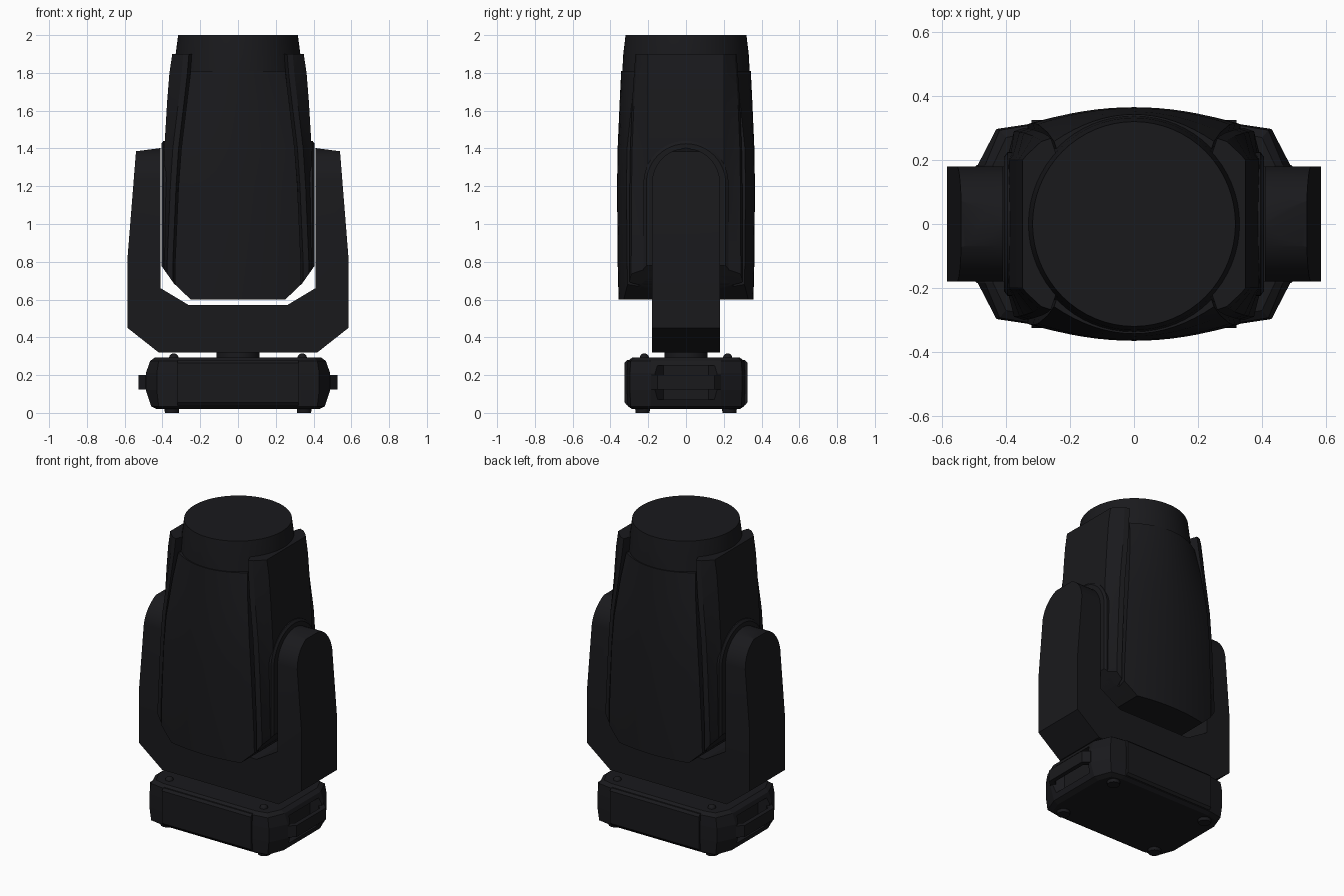
import bpy, bmesh
from math import sin, cos, pi, radians, copysign
from mathutils import Vector

if "Cube" in bpy.data.objects:
    bpy.data.objects.remove(bpy.data.objects["Cube"])

black = bpy.data.materials.new("black_plastic")
black.diffuse_color = (0.010, 0.010, 0.012, 1)
black.use_nodes = True
black.node_tree.nodes["Principled BSDF"].inputs["Base Color"].default_value = black.diffuse_color


def finish(name, bm, smooth=25):
    bmesh.ops.recalc_face_normals(bm, faces=bm.faces)
    me = bpy.data.meshes.new(name)
    bm.to_mesh(me)
    bm.free()
    ob = bpy.data.objects.new(name, me)
    bpy.context.collection.objects.link(ob)
    me.materials.append(black)
    bpy.ops.object.select_all(action='DESELECT')
    ob.select_set(True)
    bpy.context.view_layer.objects.active = ob
    if smooth:
        bpy.ops.object.shade_smooth_by_angle(angle=radians(smooth))
    return ob


def loft(rings):
    """Closed solid through rings with equal point counts."""
    bm = bmesh.new()
    vs = [[bm.verts.new(p) for p in r] for r in rings]
    n = len(vs[0])
    for a, b in zip(vs, vs[1:]):
        for i in range(n):
            j = (i + 1) % n
            bm.faces.new((a[i], a[j], b[j], b[i]))
    bm.faces.new(vs[0][::-1])
    bm.faces.new(vs[-1])
    return bm


def cut(bm, co, no):
    """Remove everything on the outer side of a plane and cap it."""
    r = bmesh.ops.bisect_plane(bm, geom=bm.verts[:] + bm.edges[:] + bm.faces[:],
                               dist=1e-5, plane_co=co, plane_no=Vector(no).normalized(),
                               clear_outer=True)
    edges = [e for e in r['geom_cut'] if isinstance(e, bmesh.types.BMEdge)]
    if edges:
        bmesh.ops.holes_fill(bm, edges=edges, sides=0)


def taper_bottom(bm):
    """Sloped lower corners of the head."""
    for s in (-1, 1):
        cut(bm, (s * .41, 0, .785), (s * .085, 0, -.06))
        cut(bm, (s * .25, 0, .60), (s * .10, 0, -.105))
    return bm


def y_prism(pts, y):
    return loft([[(x, -y, z) for x, z in pts], [(x, y, z) for x, z in pts]])


def interp(a, b, t):
    return [p + (q - p) * t for p, q in zip(a, b)]


# Head core: round lens barrel blending to a squarer body
core = [(.6, .385, .335, 3), (.8, .39, .34, 3), (1.2, .375, .342, 3), (1.4, .36, .342, 2.7),
        (1.65, .345, .34, 2.3), (1.81, .333, .337, 2.05), (1.9, .33, .332, 2), (2.0, .317, .32, 2)]
rings = []
for z, rx, ry, n in core:
    ring = []
    for i in range(64):
        c, s = cos(2 * pi * i / 64), sin(2 * pi * i / 64)
        ring.append((rx * copysign(abs(c) ** (2 / n), c), ry * copysign(abs(s) ** (2 / n), s), z))
    rings.append(ring)
finish("head_body", taper_bottom(loft(rings)), 30)

# Front and back curved covers: z, half width, crown depth, edge drop
cover = [(.6, .335, .357, .05), (.8, .333, .362, .05), (1.2, .315, .365, .05),
         (1.4, .30, .362, .05), (1.65, .27, .351, .065), (1.81, .25, .343, .085)]
for name, s in (("front_cover", -1), ("back_cover", 1)):
    rings = []
    for z, w, y, d in cover:
        arc = [(w * t / 8, s * (y - d * (t / 8) ** 2), z) for t in range(-8, 9)]
        rings.append(arc + [(w - .02, s * .2, z), (-w + .02, s * .2, z)])
    finish(name, taper_bottom(loft(rings)))

# Side shells: z, inner x, corner y, outer x
shell = [(.6, .345, .30, .408), (.8, .345, .30, .405), (1.2, .328, .298, .397),
         (1.4, .315, .295, .39), (1.65, .285, .285, .375), (1.8, .268, .275, .363), (1.9, .26, .268, .348)]
for name, s in (("left_shell", -1), ("right_shell", 1)):
    rings = []
    for z, xi, y, xo in shell:
        half = [(xi - .04, .15), (xi, y), (xi + .03, y - .01), (xo - .012, .215), (xo, .20)]
        pts = half + [(x, -yy) for x, yy in reversed(half)]
        rings.append([(s * x, yy, z) for x, yy in pts])
    finish(name, taper_bottom(loft(rings)), 20)

# Arched pivot pads between head and yoke arms
for name, s in (("left_pivot_pad", -1), ("right_pivot_pad", 1)):
    rings = []
    for x, r in ((.33, .225), (.395, .225), (.406, .21)):
        arch = [(r * cos(pi * i / 24), 1.215 + r * sin(pi * i / 24)) for i in range(25)]
        rings.append([(s * x, y, z) for y, z in [(r, .6)] + arch + [(-r, .6)]])
    finish(name, taper_bottom(loft(rings)))

# Yoke: bridge and two round-topped arms
half = [(.42, .32), (.585, .45), (.585, .66), (.41, .66), (.26, .57)]
finish("yoke_bridge", y_prism(half + [(-x, z) for x, z in reversed(half)], .18), 0)
for name, s in (("left_yoke_arm", -1), ("right_yoke_arm", 1)):
    bm = y_prism([(s * x, z) for x, z in
                  ((.41, .66), (.585, .66), (.585, .82), (.54, 1.385), (.41, 1.402))], .18)
    for i in range(1, 20):
        a = pi * i / 20
        if i == 10:
            continue
        cut(bm, (0, .18 * cos(a), 1.215 + .185 * sin(a)), (0, cos(a), sin(a)))
    finish(name, bm, 20)

# Turntable under the yoke
bm = bmesh.new()
bmesh.ops.create_cone(bm, cap_ends=True, segments=40, radius1=.115, radius2=.115, depth=.06)
bmesh.ops.translate(bm, vec=(0, 0, .305), verts=bm.verts)
finish("turntable", bm)


# Base body: z, end x, corner x, depth
def base_ring(z, xe, xc, y):
    q = [(xe, .185), (xc, y - .015), (.33, y)]
    r = q + [(-x, yy) for x, yy in reversed(q)]
    return [(x, yy, z) for x, yy in r + [(-x, -yy) for x, yy in r]]


base = finish("base", loft([base_ring(*l) for l in (
    (.02, .43, .40, .285), (.035, .46, .42, .308), (.12, .488, .43, .312),
    (.21, .488, .43, .312), (.275, .465, .42, .308), (.293, .44, .40, .285))]), 0)

# Recesses in the base ends
for s in (-1, 1):
    rings = [[(s * x, a * w, z) for a, z in ((-1, .07), (1, .07), (1, .25), (-1, .25))]
             for x, w in ((.435, .12), (.52, .19))]
    cutter = finish("recess_cutter", loft(rings), 0)
    cutter.hide_render = True
    bpy.context.view_layer.objects.active = base
    mod = base.modifiers.new("recess", 'BOOLEAN')
    mod.operation, mod.object, mod.solver = 'DIFFERENCE', cutter, 'EXACT'
    bpy.ops.object.modifier_apply(modifier=mod.name)
    bpy.data.objects.remove(cutter)

# Raised panels on base front and back
for name, s in (("base_front_panel", -1), ("base_back_panel", 1)):
    prof = ((.29, .04), (.312, .04), (.325, .055), (.325, .265), (.312, .28), (.29, .28))
    finish(name, loft([[(x, s * y, z) for y, z in prof] for x in (-.32, .32)]), 0)

# Carry handles
for name, s in (("left_handle", -1), ("right_handle", 1)):
    plan = ((.43, -.185), (.49, -.185), (.528, -.15), (.528, .15), (.49, .185), (.43, .185),
            (.46, .16), (.50, .13), (.50, -.13), (.46, -.16))
    finish(name, loft([[(s * x, y, z) for x, y in plan] for z in (.125, .20)]), 0)

# Feet and top corner buttons
for sx in (-1, 1):
    for sy in (-1, 1):
        bm = bmesh.new()
        bmesh.ops.create_cone(bm, cap_ends=True, segments=20, radius1=.037, radius2=.04, depth=.03)
        bmesh.ops.translate(bm, vec=(sx * .35, sy * .23, .015), verts=bm.verts)
        finish("foot", bm)
        bm = bmesh.new()
        bmesh.ops.create_uvsphere(bm, u_segments=16, v_segments=10, radius=.025)
        bmesh.ops.translate(bm, vec=(sx * .34, sy * .22, .29), verts=bm.verts)
        finish("corner_button", bm, 40)
